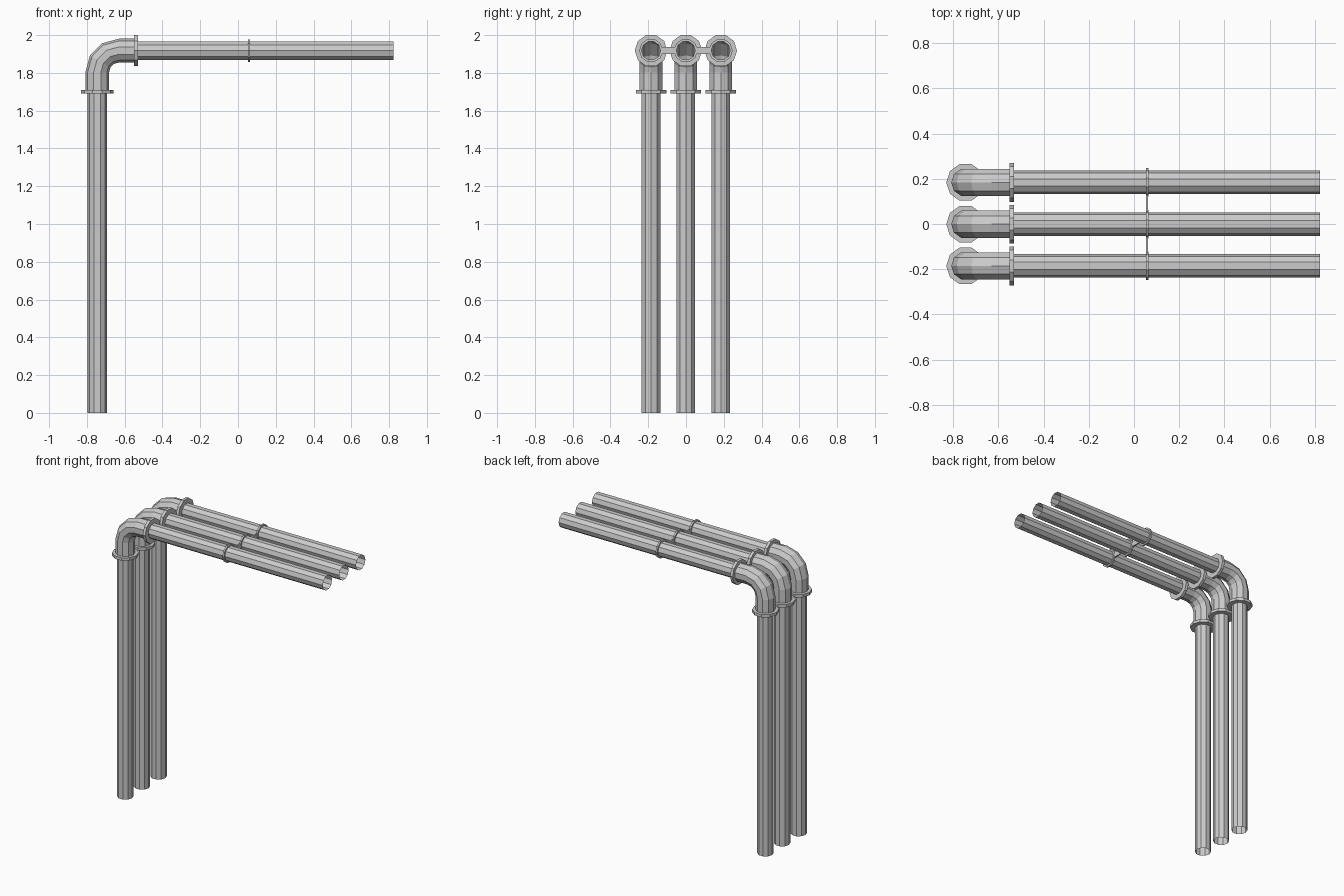
import bpy, bmesh, math
from mathutils import Vector

if "Cube" in bpy.data.objects:
    bpy.data.objects.remove(bpy.data.objects["Cube"])

SIDES = 10
PX, PZ = -0.745, 1.918          # riser axis and run axis
Y_POS = (-0.185, -0.001, 0.184)  # the three pipe lines
Y = Vector((0, 1, 0))


def loft(name, rings, phase=0.0, closed=False):
    """Skin ten-sided rings given as (centre, in-plane normal, radius)."""
    bm = bmesh.new()
    loops = []
    for c, n, r in rings:
        loop = []
        for i in range(SIDES):
            a = phase + 2 * math.pi * i / SIDES
            loop.append(bm.verts.new(Vector(c) + r * (math.cos(a) * Vector(n) + math.sin(a) * Y)))
        loops.append(loop)
    pairs = list(zip(loops, loops[1:]))
    if closed:
        pairs.append((loops[-1], loops[0]))
    for p, q in pairs:
        for i in range(SIDES):
            j = (i + 1) % SIDES
            bm.faces.new((p[i], p[j], q[j], q[i]))
    bmesh.ops.recalc_face_normals(bm, faces=bm.faces)
    me = bpy.data.meshes.new(name)
    bm.to_mesh(me)
    bm.free()
    ob = bpy.data.objects.new(name, me)
    bpy.context.collection.objects.link(ob)
    return ob


def collar(name, c, axis, n, r_in, r_out, width, phase):
    """Flat ring with a square section around a pipe."""
    c, h = Vector(c), Vector(axis) * width / 2
    loft(name, [(c - h, n, r_in), (c - h, n, r_out), (c + h, n, r_out), (c + h, n, r_in)],
         phase, closed=True)


UP, LEFT, RIGHT = (0, 0, 1), (-1, 0, 0), (1, 0, 0)
TURN = math.radians(18)

for k, y in enumerate(Y_POS, 1):
    # open-ended straight pipes
    loft(f"riser_pipe_{k}", [((PX, y, 0), LEFT, 0.052), ((PX, y, 1.71), LEFT, 0.052)])
    loft(f"run_pipe_{k}", [((-0.55, y, PZ), UP, 0.052), ((0.823, y, PZ), UP, 0.052)], TURN)

    # elbow: short straight, quarter bend, short straight
    bend = 0.115
    cx, cz = PX + bend, PZ - bend
    rings = [((PX, y, 1.70), LEFT, 0.063)]
    for s in range(4):
        a = math.radians(30 * s)
        n = Vector((-math.cos(a), 0, math.sin(a)))
        rings.append((Vector((cx, y, cz)) + n * bend, n, 0.063))
    rings.append(((-0.54, y, PZ), UP, 0.063))
    loft(f"elbow_{k}", rings)

    # flanges at both elbow ends
    collar(f"lower_flange_{k}", (PX, y, 1.70), UP, LEFT, 0.052, 0.085, 0.02, 0)
    collar(f"upper_flange_{k}", (-0.54, y, PZ), RIGHT, UP, 0.052, 0.086, 0.02, TURN)

    # clamp ring on the run
    collar(f"clamp_ring_{k}", (0.058, y, PZ), RIGHT, UP, 0.05, 0.063, 0.012, TURN)

# straps joining neighbouring clamp rings
for k, (a, b) in enumerate(zip(Y_POS, Y_POS[1:]), 1):
    bpy.ops.mesh.primitive_cube_add(size=1, location=(0.058, (a + b) / 2, PZ))
    ob = bpy.context.object
    ob.name = f"clamp_strap_{k}"
    ob.scale = (0.01, b - a - 0.11, 0.038)
